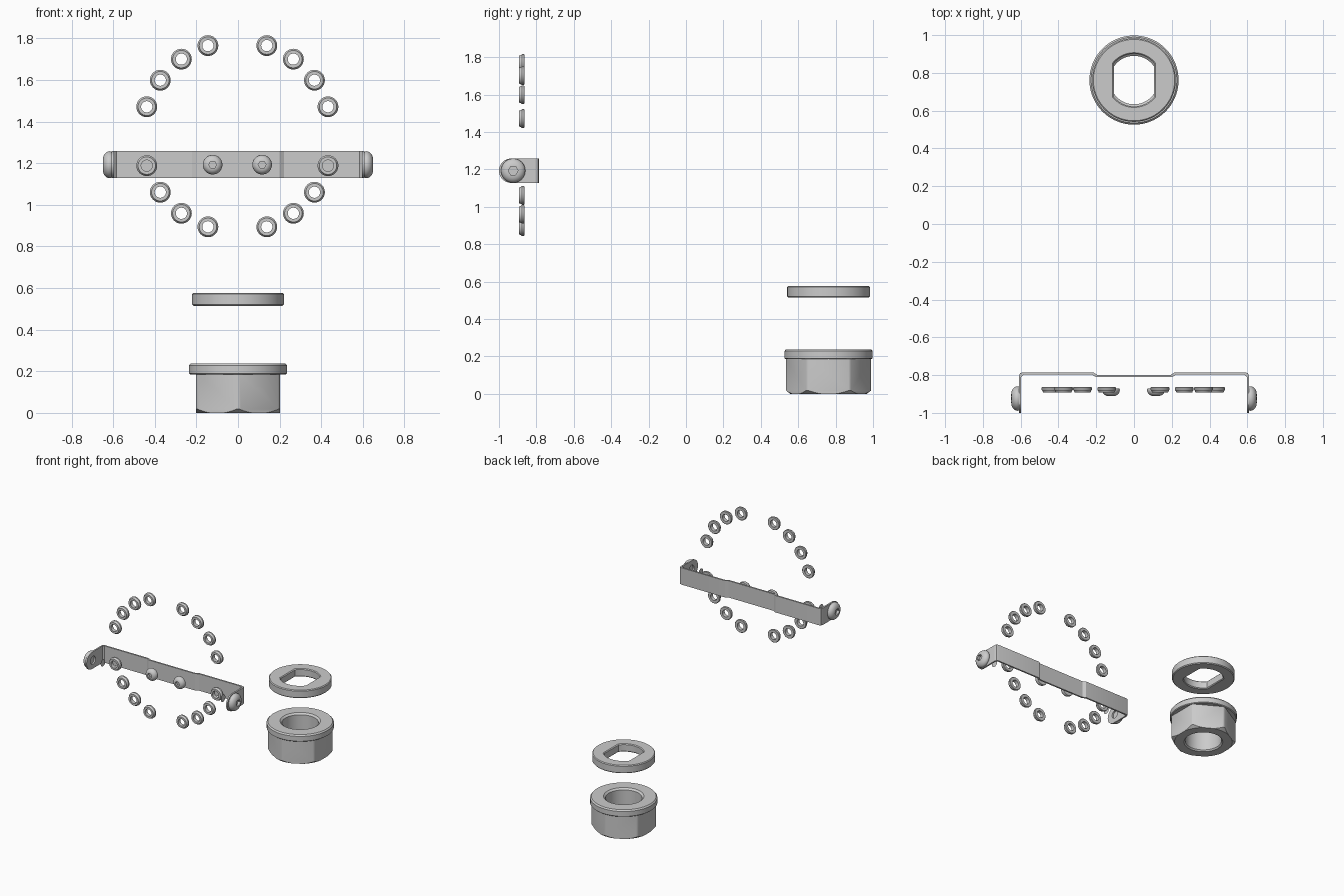
import bpy, bmesh
from math import pi, cos, sin, acos, radians
from mathutils import Matrix, Vector

if "Cube" in bpy.data.objects:
    bpy.data.objects.remove(bpy.data.objects["Cube"])


def finish(name, bm, mat, angle=30):
    bmesh.ops.remove_doubles(bm, verts=bm.verts, dist=1e-5)
    bmesh.ops.recalc_face_normals(bm, faces=bm.faces)
    me = bpy.data.meshes.new(name)
    bm.to_mesh(me)
    bm.free()
    ob = bpy.data.objects.new(name, me)
    ob.matrix_world = mat
    bpy.context.collection.objects.link(ob)
    smooth(ob, angle)
    return ob


def smooth(ob, angle=30):
    bpy.ops.object.select_all(action='DESELECT')
    ob.select_set(True)
    bpy.context.view_layer.objects.active = ob
    bpy.ops.object.shade_smooth_by_angle(angle=radians(angle))


def lathe(name, prof, mat, segs=48, closed=True):
    """Revolve (radius, height) points about local z."""
    bm = bmesh.new()
    vs = [bm.verts.new((r, 0, h)) for r, h in prof]
    n = len(vs)
    es = [bm.edges.new((vs[i], vs[(i + 1) % n])) for i in range(n if closed else n - 1)]
    bmesh.ops.spin(bm, geom=vs + es, cent=(0, 0, 0), axis=(0, 0, 1),
                   angle=2 * pi, steps=segs, use_duplicate=False)
    return finish(name, bm, mat)


def prism(name, pts, z0, z1, mat):
    bm = bmesh.new()
    f = bm.faces.new([bm.verts.new((x, y, z0)) for x, y in pts])
    r = bmesh.ops.extrude_face_region(bm, geom=[f])
    bmesh.ops.translate(bm, vec=(0, 0, z1 - z0),
                        verts=[v for v in r['geom'] if isinstance(v, bmesh.types.BMVert)])
    return finish(name, bm, mat)


def boolean(ob, cutter, op):
    m = ob.modifiers.new('cut', 'BOOLEAN')
    m.operation, m.object, m.solver = op, cutter, 'EXACT'
    bpy.context.view_layer.objects.active = ob
    bpy.ops.object.modifier_apply(modifier=m.name)
    bpy.data.objects.remove(cutter)
    smooth(ob)


def plate(name, loops, half, bevel, mat):
    """Flat plate from an outline plus hole outlines, with a small edge bevel."""
    cu = bpy.data.curves.new(name, 'CURVE')
    cu.dimensions, cu.fill_mode = '2D', 'BOTH'
    cu.extrude, cu.bevel_depth, cu.offset, cu.bevel_resolution = half - bevel, bevel, -bevel, 0
    for pts in loops:
        sp = cu.splines.new('POLY')
        sp.points.add(len(pts) - 1)
        for p, (x, y) in zip(sp.points, pts):
            p.co = (x, y, 0, 1)
        sp.use_cyclic_u = True
    tmp = bpy.data.objects.new(name, cu)
    bpy.context.collection.objects.link(tmp)
    dg = bpy.context.evaluated_depsgraph_get()
    bm = bmesh.new()
    bm.from_mesh(bpy.data.meshes.new_from_object(tmp.evaluated_get(dg)))
    bpy.data.objects.remove(tmp)
    return finish(name, bm, mat)


def arc(r, a0, a1, n, cx=0, cy=0):
    return [(cx + r * cos(a0 + (a1 - a0) * i / n), cy + r * sin(a0 + (a1 - a0) * i / n))
            for i in range(n + 1)]


def at(x, y, z, direction=(0, 0, 1)):
    return Matrix.Translation((x, y, z)) @ Vector(direction).to_track_quat('Z', 'Y').to_matrix().to_4x4()


FRONT = (0, -1, 0)
BAR_Z, RING_Z, NUT_Y = 1.193, 1.33, 0.762


def button_screw(name, r, h, mat):
    """Domed head with a hexagonal socket."""
    dome = [(0.35 * r + 0.65 * r * cos(t), 0.2 * h + 0.8 * h * sin(t))
            for t in [i * pi / 16 for i in range(9)]]
    head = lathe(name, [(0, 0), (0.95 * r, 0)] + dome + [(0, h)], mat, closed=False)
    hexa = [(0.4 * r * cos(i * pi / 3), 0.4 * r * sin(i * pi / 3)) for i in range(6)]
    boolean(head, prism(name + '_socket', hexa, h * 0.5, h * 1.5, mat), 'DIFFERENCE')


def disc(name, r, mat):
    bm = bmesh.new()
    bmesh.ops.create_circle(bm, cap_ends=True, radius=r, segments=32)
    finish(name, bm, mat)


# Hexagonal nut body: hexagon trimmed by a chamfered, bored ring
base = at(0, NUT_Y, 0)
hexagon = [(0.232 * cos(pi / 2 + i * pi / 3), 0.232 * sin(pi / 2 + i * pi / 3)) for i in range(6)]
nut = prism('nut_body', hexagon, 0, 0.19, base)
trim = lathe('nut_trim', [(0.138, -0.001), (0.203, -0.001), (0.228, 0.018), (0.228, 0.2),
                          (0.128, 0.2), (0.128, 0.01)], base, 96)
boolean(nut, trim, 'INTERSECT')

# Round flange on top of the nut
lathe('nut_flange', [(0.128, 0.185), (0.23, 0.185), (0.236, 0.19), (0.236, 0.228),
                     (0.227, 0.238), (0.142, 0.238), (0.128, 0.226)], base, 96)

# Thick washer with a two-flat hole
a = acos(0.107 / 0.139)
hole = arc(0.139, a, pi - a, 20) + arc(0.139, pi + a, 2 * pi - a, 20)
plate('flat_sided_washer', [arc(0.221, 0, 2 * pi * 95 / 96, 95), hole], 0.031, 0.006,
      at(0, NUT_Y, 0.546))

# Circle of sixteen small stepped washers
for k in range(20):
    if k % 5:
        t = k * pi / 10
        lathe('small_washer', [(0.027, 0), (0.047, 0), (0.05, 0.003), (0.05, 0.014), (0.046, 0.018),
                               (0.042, 0.028), (0.027, 0.028)],
              at(-0.003 + 0.458 * cos(t), -0.864, RING_Z + 0.458 * sin(t), FRONT), 32)

# Bracket bar with a shallow stepped middle and rounded bends
half_path = [(0.2, -0.811), (0.222, -0.797), (0.585, -0.797), (0.597, -0.809),
             (0.609, -0.809), (0.604, -0.79), (0.588, -0.785), (0.216, -0.785), (0.194, -0.799)]
outline = half_path + [(-x, y) for x, y in reversed(half_path)]
prism('bracket_bar', outline, BAR_Z - 0.065, BAR_Z + 0.065, Matrix())

for s in (-1, 1):
    # Rounded bracket ears with a screw hole
    side = Matrix.Translation((s * 0.603, 0, BAR_Z)) @ Matrix(
        ((0, 0, 1, 0), (1, 0, 0, 0), (0, 1, 0, 0), (0, 0, 0, 1)))
    ear = [(-0.808, 0.065)] + arc(0.065, pi / 2, 3 * pi / 2, 24, -0.935) + [(-0.808, -0.065)]
    plate('bracket_ear', [ear, arc(0.03, 0, 2 * pi * 31 / 32, 31, -0.922)], 0.006, 0, side)
    # End screws and the tips of their shanks
    button_screw('end_screw', 0.065, 0.042, at(s * 0.608, -0.924, BAR_Z, (s, 0, 0)))
    disc('end_screw_tip', 0.028, at(s * 0.515, -0.918, BAR_Z, (s, 0, 0)))
    # Front screws and the tips of their shanks
    x = -0.003 + s * 0.119
    button_screw('front_screw', 0.047, 0.04, at(x, -0.87, BAR_Z, FRONT))
    disc('front_screw_tip', 0.027, at(x, -0.813, BAR_Z, FRONT))
